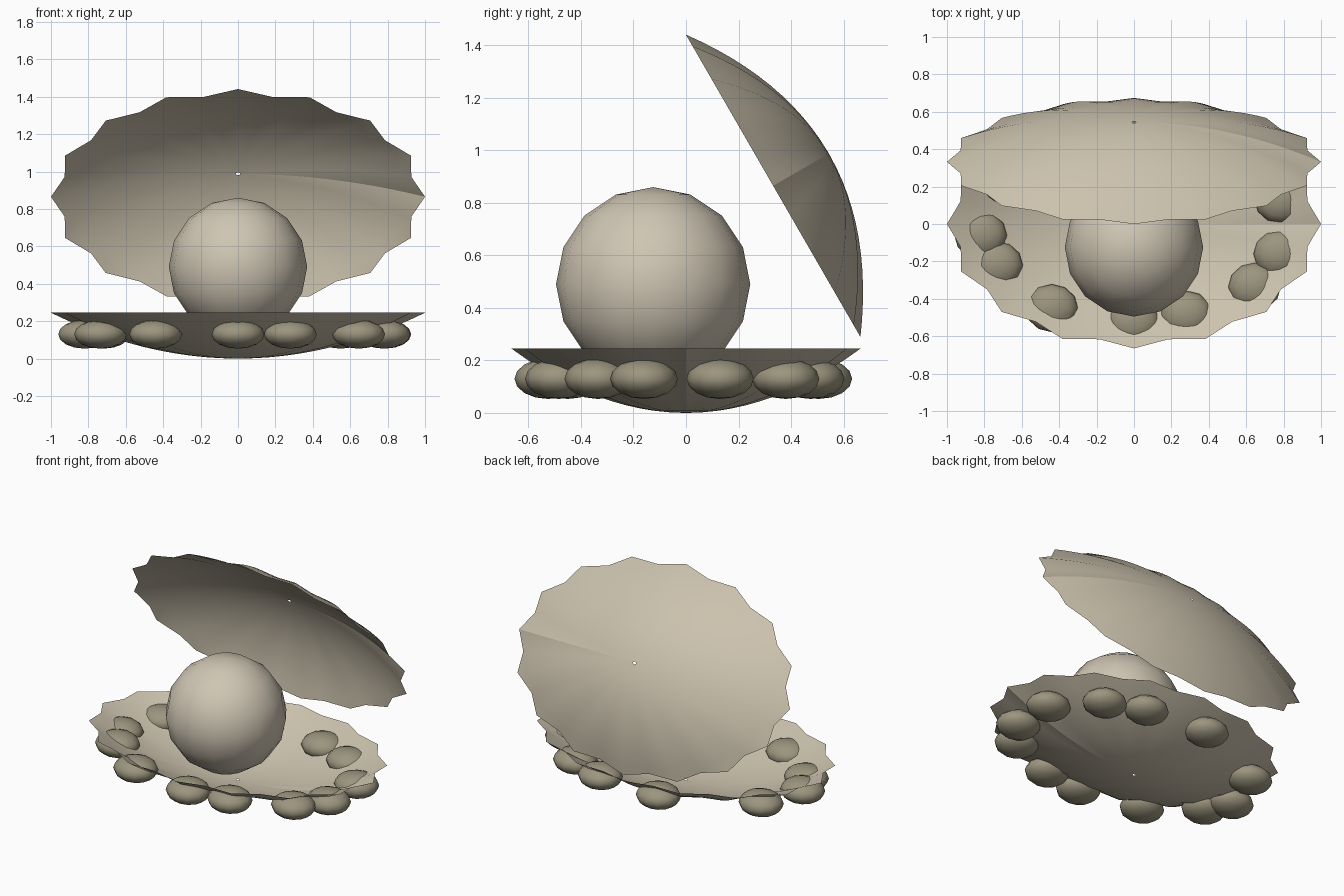
import bpy, bmesh, math
from mathutils import Matrix

if "Cube" in bpy.data.objects:
    bpy.data.objects.remove(bpy.data.objects["Cube"])


def material(name, rgb):
    m = bpy.data.materials.new(name)
    m.diffuse_color = (*rgb, 1)
    m.use_nodes = True
    m.node_tree.nodes["Principled BSDF"].inputs["Base Color"].default_value = m.diffuse_color
    return m


SHELL = material("warm cream", (0.60, 0.54, 0.42))
PEARL = material("pearl cream", (0.62, 0.56, 0.45))
STONE = material("olive grey", (0.33, 0.30, 0.21))


def finish(name, bm, mat):
    for f in bm.faces:
        f.smooth = True
    me = bpy.data.meshes.new(name)
    bm.to_mesh(me)
    bm.free()
    me.materials.append(mat)
    ob = bpy.data.objects.new(name, me)
    bpy.context.collection.objects.link(ob)
    return ob


def shell(name, matrix):
    """Shallow scalloped dish with a tiny centre hole and an open seam on +x."""
    lobes, rings, depth = 16, 12, 0.245
    bm = bmesh.new()
    grid = []
    for i in range(rings + 1):
        t = 0.012 + (1 - 0.012) * i / rings
        row = []
        for j in range(2 * lobes + 1):
            a = math.pi * j / lobes
            r = t * (1 if j % 2 == 0 else 0.945)
            row.append(bm.verts.new((r * math.cos(a), 0.665 * r * math.sin(a),
                                     depth * (t * t - 1))))
        grid.append(row)
    for lo, hi in zip(grid, grid[1:]):
        for j in range(2 * lobes):
            bm.faces.new((lo[j], lo[j + 1], hi[j + 1], hi[j]))
    bmesh.ops.reverse_faces(bm, faces=bm.faces)   # outside of the dish faces out
    ob = finish(name, bm, SHELL)
    ob.matrix_world = matrix


def ball(name, loc, radii, segments, rings, mat):
    bm = bmesh.new()
    bmesh.ops.create_uvsphere(bm, u_segments=segments, v_segments=rings, radius=1)
    bmesh.ops.scale(bm, vec=radii, verts=bm.verts)
    ob = finish(name, bm, mat)
    ob.location = loc


# Two halves of the shell, the upper one swung open
shell("lower_shell", Matrix.Translation((0, 0, 0.245)))
shell("upper_shell", Matrix.Translation((0, 0.332, 0.865))
      @ Matrix.Rotation(math.radians(120), 4, 'X'))

# Pearl resting in the lower half
ball("pearl", (0, -0.125, 0.49), (0.37, 0.37, 0.37), 16, 8, PEARL)

# Flattened stones set irregularly around the lower shell
spots = [(0.785, 0.13), (0.55, 0.38), (0.30, 0.475), (-0.15, 0.505),
         (-0.72, 0.235), (-0.82, -0.06), (-0.735, -0.22), (-0.44, -0.45),
         (0, -0.525), (0.28, -0.485), (0.645, -0.335), (0.78, -0.16)]
for n, (x, y) in enumerate(spots, 1):
    ball(f"stone_{n}", (x, y, 0.13), (0.141, 0.128, 0.077), 12, 8, STONE)
